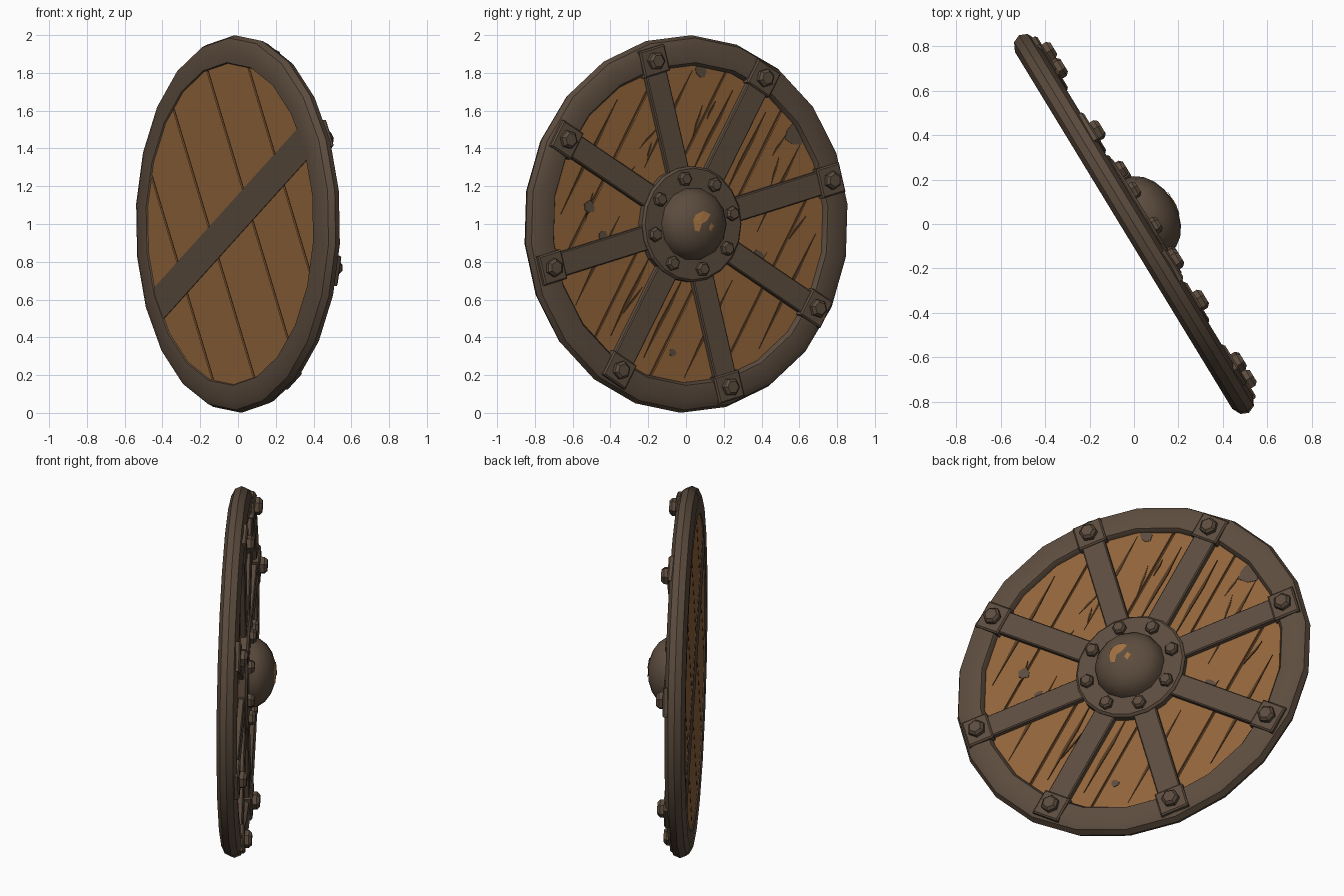
import bpy, bmesh, math, random
from mathutils import Matrix, Vector

if "Cube" in bpy.data.objects:
    bpy.data.objects.remove(bpy.data.objects["Cube"])

random.seed(4)

# Shield frame: local x,y lie in the disc, local z points out of the bossed face
U = Vector((-0.52, 0.854, 0)).normalized()
V = Vector((0, 0, 1))
N = U.cross(V)
FRAME = Matrix.Translation((0, 0, 1)) @ Matrix((U, V, N)).transposed().to_4x4()
GRAIN = math.radians(60)          # direction the planks run
SPOKES = [15 + 45 * k for k in range(8)]


def material(name, rgb):
    m = bpy.data.materials.new(name)
    m.diffuse_color = (*rgb, 1)
    m.use_nodes = True
    m.node_tree.nodes["Principled BSDF"].inputs["Base Color"].default_value = m.diffuse_color
    return m


METAL = material("dark_iron", (0.107, 0.072, 0.048))
WOOD = material("brown_wood", (0.283, 0.127, 0.042))
GROOVE = material("groove_brown", (0.085, 0.040, 0.015))
RUST = material("light_rust", (0.36, 0.165, 0.052))


def finish(bm, name, mat, place=Matrix(), smooth=0):
    bmesh.ops.recalc_face_normals(bm, faces=bm.faces)
    me = bpy.data.meshes.new(name)
    bm.to_mesh(me)
    bm.free()
    me.materials.append(mat)
    ob = bpy.data.objects.new(name, me)
    bpy.context.collection.objects.link(ob)
    ob.matrix_world = FRAME @ place
    if smooth:
        bpy.ops.object.select_all(action='DESELECT')
        ob.select_set(True)
        bpy.context.view_layer.objects.active = ob
        bpy.ops.object.shade_smooth_by_angle(angle=math.radians(smooth))
    return ob


def revolve(name, profile, sides, mat, place=Matrix(), phase=0, closed=False, smooth=0):
    """Spin (radius, height) points round local z."""
    bm = bmesh.new()
    rings = []
    for r, h in profile:
        if r == 0:
            rings.append([bm.verts.new((0, 0, h))] * sides)
        else:
            angs = [math.radians(phase) + math.tau * i / sides for i in range(sides)]
            rings.append([bm.verts.new((r * math.cos(a), r * math.sin(a), h)) for a in angs])
    pairs = list(zip(rings, rings[1:]))
    if closed:
        pairs.append((rings[-1], rings[0]))
    for a, b in pairs:
        for i in range(sides):
            j = (i + 1) % sides
            bm.faces.new(dict.fromkeys((a[i], a[j], b[j], b[i])))
    return finish(bm, name, mat, place, smooth)


def prism(name, pts, low, high, mat, place=Matrix(), bevel=0):
    """Extrude a flat outline from low to high along local z."""
    bm = bmesh.new()
    bot = [bm.verts.new((x, y, low)) for x, y in pts]
    top = [bm.verts.new((x, y, high)) for x, y in pts]
    bm.faces.new(bot[::-1])
    bm.faces.new(top)
    for i in range(len(pts)):
        j = (i + 1) % len(pts)
        bm.faces.new((bot[i], bot[j], top[j], top[i]))
    if bevel:
        edges = [e for e in bm.edges if all(v.co.z == top[0].co.z for v in e.verts)]
        bmesh.ops.bevel(bm, geom=edges, offset=bevel, segments=1, affect='EDGES')
    return finish(bm, name, mat, place)


def rect(x0, x1, half):
    return [(x0, -half), (x1, -half), (x1, half), (x0, half)]


def turn(deg):
    return Matrix.Rotation(math.radians(deg), 4, 'Z')


# Rim: rounded iron hoop with 22 sides
revolve("rim", [(0.84, 0.025), (0.855, 0.048), (0.945, 0.055), (0.985, 0.035), (1.0, 0.0),
                (0.985, -0.035), (0.945, -0.055), (0.855, -0.052), (0.84, -0.03)],
        22, METAL, phase=88, closed=True, smooth=35)

# Dark backing seen through the plank gaps
revolve("plank_backing", [(0, -0.037), (0.86, -0.037), (0.86, 0.01), (0, 0.01)], 32, GROOVE)

# Planks: strips of the disc running along the grain
R = 0.865
cuts = [-R + 0.005, -0.57, -0.2, 0.2, 0.57, R - 0.005]
for k, (a, b) in enumerate(zip(cuts, cuts[1:])):
    a, b = a + 0.007, b - 0.007
    ws = [a + (b - a) * i / 6 for i in range(7)]
    half = [math.sqrt(R * R - w * w) for w in ws]
    outline = [(-h, w) for h, w in zip(half, ws)][::-1] + [(h, w) for h, w in zip(half, ws)]
    prism(f"plank_{k + 1}", outline, -0.045, 0.02 + 0.003 * (k % 2), WOOD,
          Matrix.Rotation(GRAIN, 4, 'Z'))

# Long splits and short cracks on the bossed face
def crack(name, t, w, length, width, skew=0.0):
    place = Matrix.Rotation(GRAIN, 4, 'Z') @ Matrix.Translation((t, w, 0)) @ Matrix.Rotation(skew, 4, 'Z')
    h = length / 2
    prism(name, [(-h, 0), (h * 0.3, -width / 2), (h, 0), (-h * 0.2, width / 2)],
          0.02, 0.026, GROOVE, place)


for s in (-1, 1):
    for i, (t, w, length) in enumerate([(0.42, 0.385, 0.6), (-0.45, 0.39, 0.55), (0.5, 0.115, 0.5),
                                        (-0.5, 0.12, 0.5), (0.0, 0.71, 0.7)]):
        crack(f"split_{s}_{i}", s * t, s * w, length, 0.022)
for i in range(14):
    a, r = random.uniform(0, math.tau), random.uniform(0.42, 0.74)
    crack(f"crack_{i}", r * math.cos(a), r * math.sin(a), random.uniform(0.08, 0.18),
          0.014, random.uniform(-0.3, 0.3))

# Grey worn patches on the planks
for i, (x, y, size) in enumerate([(0.66, 0.47, 0.065), (-0.61, 0.09, 0.035), (-0.53, -0.06, 0.03),
                                  (0.43, -0.17, 0.04), (0.08, 0.81, 0.04), (-0.1, -0.68, 0.025)]):
    pts = [(x + size * random.uniform(0.7, 1.1) * math.cos(math.tau * j / 7),
            y + size * random.uniform(0.7, 1.1) * math.sin(math.tau * j / 7)) for j in range(7)]
    prism(f"worn_patch_{i}", pts, 0.019, 0.0265, METAL)

# Flat band across the back, at right angles to the planks
prism("back_band", rect(-0.86, 0.86, 0.095), -0.049, -0.042, METAL, turn(150))

# Eight spokes with end clips and bolts
def bolt(name, radius, low, high, place):
    revolve(name, [(0, low), (radius, low), (radius, low + 0.6 * (high - low)),
                   (radius * 0.7, high), (0, high)], 6, METAL, place, phase=15)


for k, deg in enumerate(SPOKES):
    prism(f"spoke_{k + 1}", rect(0.25, 0.9, 0.065), 0.015, 0.054, METAL, turn(deg), 0.006)
    prism(f"clip_{k + 1}", rect(0.82, 0.965, 0.08), 0.02, 0.066, METAL, turn(deg), 0.008)
    bolt(f"rim_bolt_{k + 1}", 0.049, 0.064, 0.103, turn(deg) @ Matrix.Translation((0.893, 0, 0)))
    bolt(f"hub_bolt_{k + 1}", 0.039, 0.066, 0.102, turn(deg - 2) @ Matrix.Translation((0.245, 0, 0)))

# Hub plate and domed boss
revolve("hub_plate", [(0, 0.015), (0.308, 0.015), (0.308, 0.058), (0.296, 0.07), (0, 0.07)], 20, METAL)
DOME_R, DOME_BASE, DOME_H = 0.195, 0.066, 0.138
dome = [(DOME_R * math.cos(t), DOME_BASE + DOME_H * math.sin(t))
        for t in [math.pi / 2 * i / 5 for i in range(5)]]
revolve("boss", dome + [(0, DOME_BASE + DOME_H)], 14, METAL, smooth=35)

# Rust flakes lying on the boss
def flake(name, cx, cy, pts):
    bm = bmesh.new()

    def on_dome(x, y):
        q = max(0, 1 - (x * x + y * y) / DOME_R ** 2)
        return bm.verts.new((x, y, DOME_BASE + DOME_H * math.sqrt(q) + 0.004))
    mid = on_dome(cx, cy)
    ring = [on_dome(cx + x, cy + y) for x, y in pts]
    for i in range(len(ring)):
        bm.faces.new((mid, ring[i], ring[(i + 1) % len(ring)]))
    finish(bm, name, RUST)


flake("rust_flake_large", -0.03, 0.02, [(0.06, 0.03), (0.02, 0.05), (-0.03, 0.03), (-0.045, 0.0),
                                       (-0.035, -0.055), (-0.01, -0.06), (0.0, -0.02), (0.03, -0.005)])
flake("rust_flake_small", 0.03, -0.02, [(0.02, 0.01), (0.0, 0.025), (-0.015, 0.0), (0.0, -0.02)])
